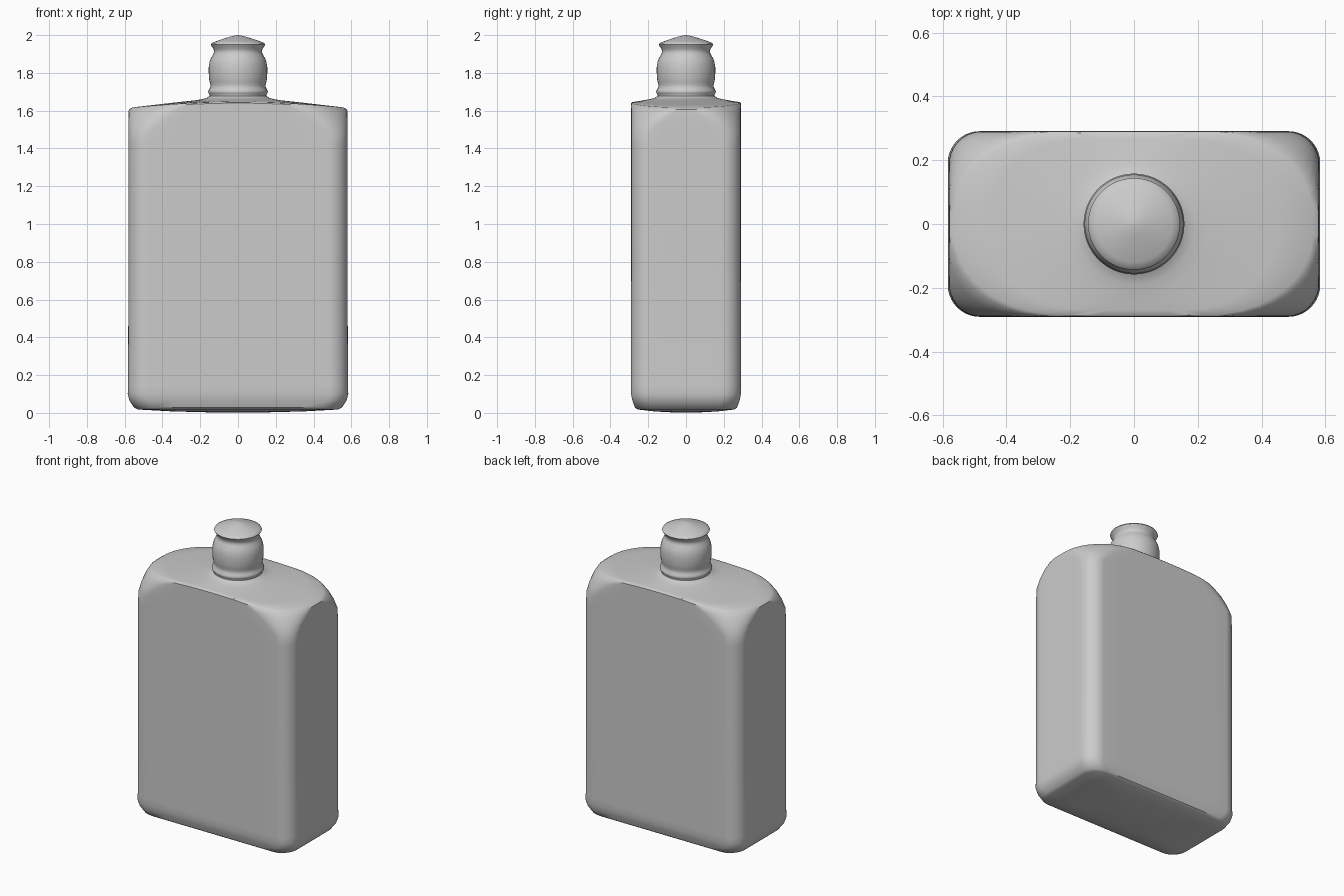
import bpy, bmesh
from math import sin, cos, pi


def ring(hx, hy, rx, ry, z, droop, n=10, m=8):
    """Rounded rectangle with elliptical corners; z falls off towards the sides."""
    pts = []
    for q in range(4):
        sx, sy = ((1, 1), (-1, 1), (-1, -1), (1, -1))[q]
        cx, cy = sx * (hx - rx), sy * (hy - ry)
        for i in range(n + 1):
            a = q * pi / 2 + i / n * pi / 2
            pts.append((cx + rx * cos(a), cy + ry * sin(a)))
    # subdivide the straight sides between the corners
    out = []
    for q in range(4):
        out += pts[q * (n + 1):(q + 1) * (n + 1)]
        a, b = pts[q * (n + 1) + n], pts[(q + 1) * (n + 1) % len(pts)]
        out += [(a[0] + (b[0] - a[0]) * k / m, a[1] + (b[1] - a[1]) * k / m) for k in range(1, m)]
    return [(x, y, z - droop * (x / 0.58) ** 2) for x, y in out]


def loft(name, rings, cap_start=False, cap_end=False, angle=35):
    bm = bmesh.new()
    loops = [[bm.verts.new(p) for p in r] for r in rings]
    for a, b in zip(loops, loops[1:]):
        for i in range(len(a)):
            j = (i + 1) % len(a)
            bm.faces.new((a[i], a[j], b[j], b[i]))
    if cap_start:
        bm.faces.new(loops[0][::-1])
    if cap_end:
        bm.faces.new(loops[-1])
    bmesh.ops.remove_doubles(bm, verts=bm.verts, dist=1e-5)
    bmesh.ops.recalc_face_normals(bm, faces=bm.faces)
    me = bpy.data.meshes.new(name)
    bm.to_mesh(me)
    bm.free()
    ob = bpy.data.objects.new(name, me)
    bpy.context.collection.objects.link(ob)
    bpy.ops.object.select_all(action='DESELECT')
    bpy.context.view_layer.objects.active = ob
    ob.select_set(True)
    bpy.ops.object.shade_smooth_by_angle(angle=angle * pi / 180)
    return ob


# Flask body: bulged base, straight walls, corners cut into an oval shoulder, flare to the neck
body = [
    (0.12, 0.06, 0.03, 0.03, 0.002, 0), (0.35, 0.17, 0.06, 0.06, 0.008, 0),
    (0.53, 0.255, 0.09, 0.09, 0.018, 0), (0.55, 0.27, 0.10, 0.10, 0.028, 0),
    (0.575, 0.284, 0.10, 0.10, 0.065, 0), (0.584, 0.291, 0.10, 0.10, 0.10, 0),
    (0.582, 0.291, 0.10, 0.10, 0.14, 0), (0.58, 0.29, 0.10, 0.10, 0.80, 0),
    (0.58, 0.29, 0.10, 0.10, 1.42, 0), (0.58, 0.29, 0.105, 0.105, 1.48, 0),
    (0.58, 0.29, 0.17, 0.14, 1.545, 0.012), (0.58, 0.29, 0.25, 0.20, 1.605, 0.025),
    (0.578, 0.29, 0.32, 0.25, 1.640, 0.035), (0.56, 0.285, 0.33, 0.25, 1.645, 0.03),
    (0.45, 0.27, 0.30, 0.245, 1.648, 0.03), (0.32, 0.245, 0.25, 0.235, 1.651, 0.02),
    (0.23, 0.22, 0.22, 0.21, 1.656, 0.01), (0.19, 0.19, 0.19, 0.19, 1.661, 0),
    (0.165, 0.165, 0.165, 0.165, 1.668, 0), (0.15, 0.15, 0.15, 0.15, 1.678, 0)]
loft("flask_body", [ring(*r) for r in body], cap_start=True)

# Neck and stopper: turned profile (radius, height)
profile = [
    (0.150, 1.678), (0.150, 1.686), (0.157, 1.694), (0.158, 1.702), (0.153, 1.712),
    (0.147, 1.724), (0.146, 1.735), (0.150, 1.752), (0.154, 1.772), (0.155, 1.80),
    (0.155, 1.83), (0.151, 1.855), (0.144, 1.877), (0.132, 1.897), (0.126, 1.910),
    (0.129, 1.925), (0.139, 1.941), (0.144, 1.950), (0.140, 1.957), (0.120, 1.966),
    (0.080, 1.980), (0.040, 1.992), (0.006, 2.0)]
N = 64
loft("neck_and_stopper",
     [[(r * cos(2 * pi * i / N), r * sin(2 * pi * i / N), z) for i in range(N)] for r, z in profile],
     cap_end=True, angle=50)
